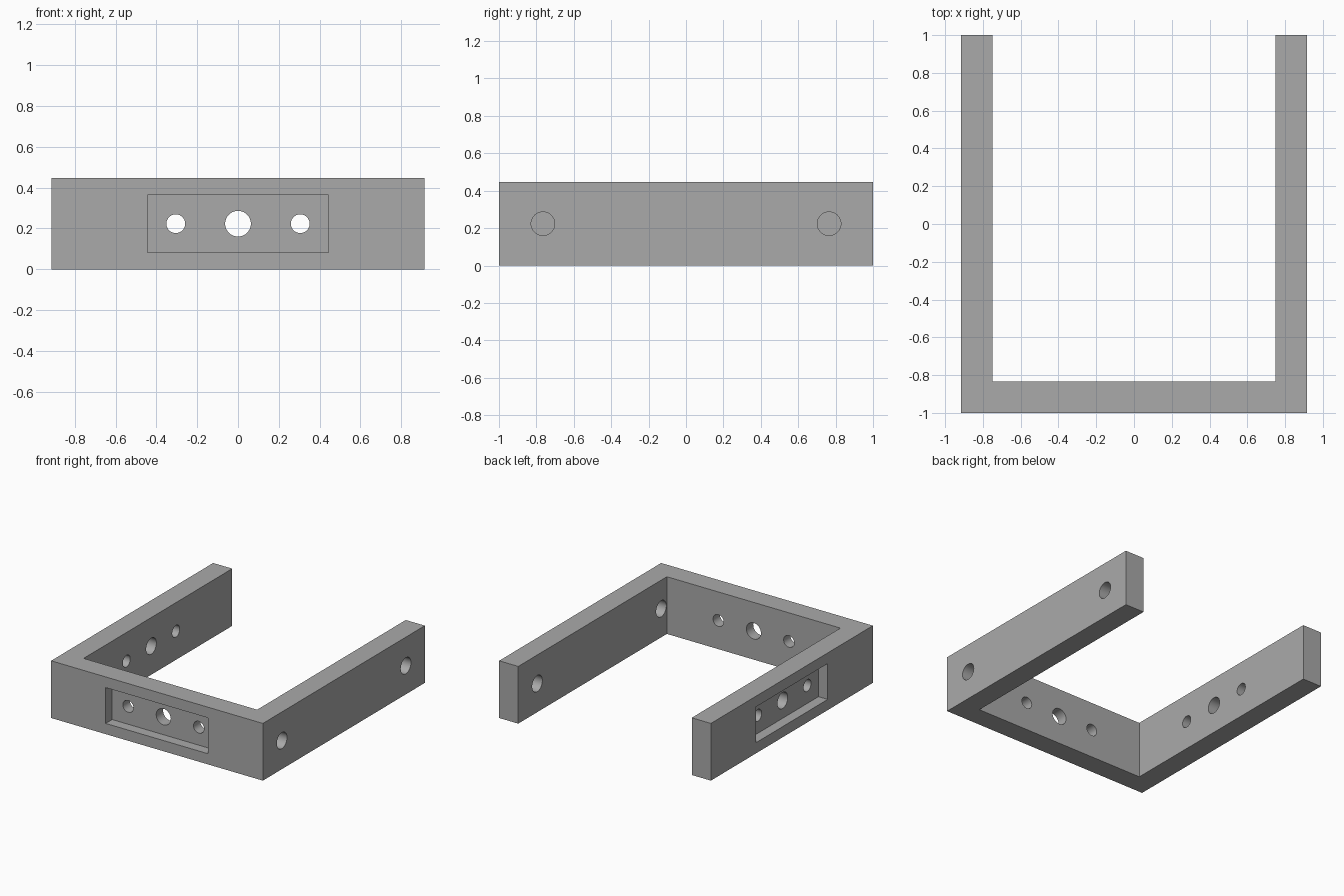
import bpy
import bmesh
import math
from mathutils import Matrix, Vector

cube = bpy.data.objects.get("Cube")
if cube:
    bpy.data.objects.remove(cube, do_unlink=True)

HALF_X, HALF_Y, HEIGHT = 0.915, 1.0, 0.447
WALL, POCKET_DEPTH = 0.165, 0.08
MID_Z = HEIGHT / 2

grey = bpy.data.materials.new("plain grey")
grey.use_nodes = True
colour = (0.4, 0.4, 0.4, 1)
grey.diffuse_color = colour
grey.node_tree.nodes["Principled BSDF"].inputs["Base Color"].default_value = colour


def add_object(name, bm):
    bmesh.ops.recalc_face_normals(bm, faces=bm.faces)
    mesh = bpy.data.meshes.new(name)
    bm.to_mesh(mesh)
    bm.free()
    mesh.materials.append(grey)
    obj = bpy.data.objects.new(name, mesh)
    bpy.context.collection.objects.link(obj)
    return obj


def cut(target, bm):
    """Subtract a temporary cutter from the target."""
    cutter = add_object("cutter", bm)
    cutter.hide_render = True
    mod = target.modifiers.new("cut", 'BOOLEAN')
    mod.operation = 'DIFFERENCE'
    mod.solver = 'EXACT'
    mod.object = cutter
    bpy.context.view_layer.objects.active = target
    bpy.ops.object.modifier_apply(modifier=mod.name)
    bpy.data.objects.remove(cutter, do_unlink=True)


def drill(target, centre, axis, radius):
    """Round hole through one wall."""
    bm = bmesh.new()
    turn = Vector(axis).to_track_quat('Z', 'Y').to_matrix().to_4x4()
    bmesh.ops.create_cone(bm, cap_ends=True, segments=48, radius1=radius,
                          radius2=radius, depth=WALL * 2,
                          matrix=Matrix.Translation(centre) @ turn)
    cut(target, bm)


def mill(target, centre, size):
    """Rectangular pocket."""
    bm = bmesh.new()
    bmesh.ops.create_cube(bm, size=1, matrix=Matrix.Translation(centre)
                          @ Matrix.Diagonal((*size, 1)))
    cut(target, bm)


# U-shaped frame, open at the back
inner_x, inner_y = HALF_X - WALL, -HALF_Y + WALL
right_half = [(HALF_X, -HALF_Y), (HALF_X, HALF_Y), (inner_x, HALF_Y), (inner_x, inner_y)]
outline = right_half + [(-x, y) for x, y in reversed(right_half)]
bm = bmesh.new()
base = bm.faces.new([bm.verts.new((x, y, 0)) for x, y in outline])
top = bmesh.ops.extrude_face_region(bm, geom=[base])["geom"]
bmesh.ops.translate(bm, vec=(0, 0, HEIGHT),
                    verts=[v for v in top if isinstance(v, bmesh.types.BMVert)])
frame = add_object("u_frame", bm)

# Pockets in the front wall and the outside of the -x arm
pocket_length, pocket_height = 0.886, 0.28
mill(frame, (0, -HALF_Y, MID_Z), (pocket_length, POCKET_DEPTH * 2, pocket_height))
mill(frame, (-HALF_X, 0, MID_Z), (POCKET_DEPTH * 2, pocket_length, pocket_height))

# Three holes through each pocket
for offset, radius in ((-0.305, 0.046), (0, 0.063), (0.305, 0.046)):
    drill(frame, (offset, -HALF_Y + WALL / 2, MID_Z), (0, 1, 0), radius)
    drill(frame, (-HALF_X + WALL / 2, offset, MID_Z), (1, 0, 0), radius)

# Two holes through the +x arm
for y in (-0.765, 0.765):
    drill(frame, (HALF_X - WALL / 2, y, MID_Z), (1, 0, 0), 0.063)

bpy.ops.object.select_all(action='DESELECT')
frame.select_set(True)
bpy.context.view_layer.objects.active = frame
bpy.ops.object.shade_smooth_by_angle(angle=math.radians(30))
